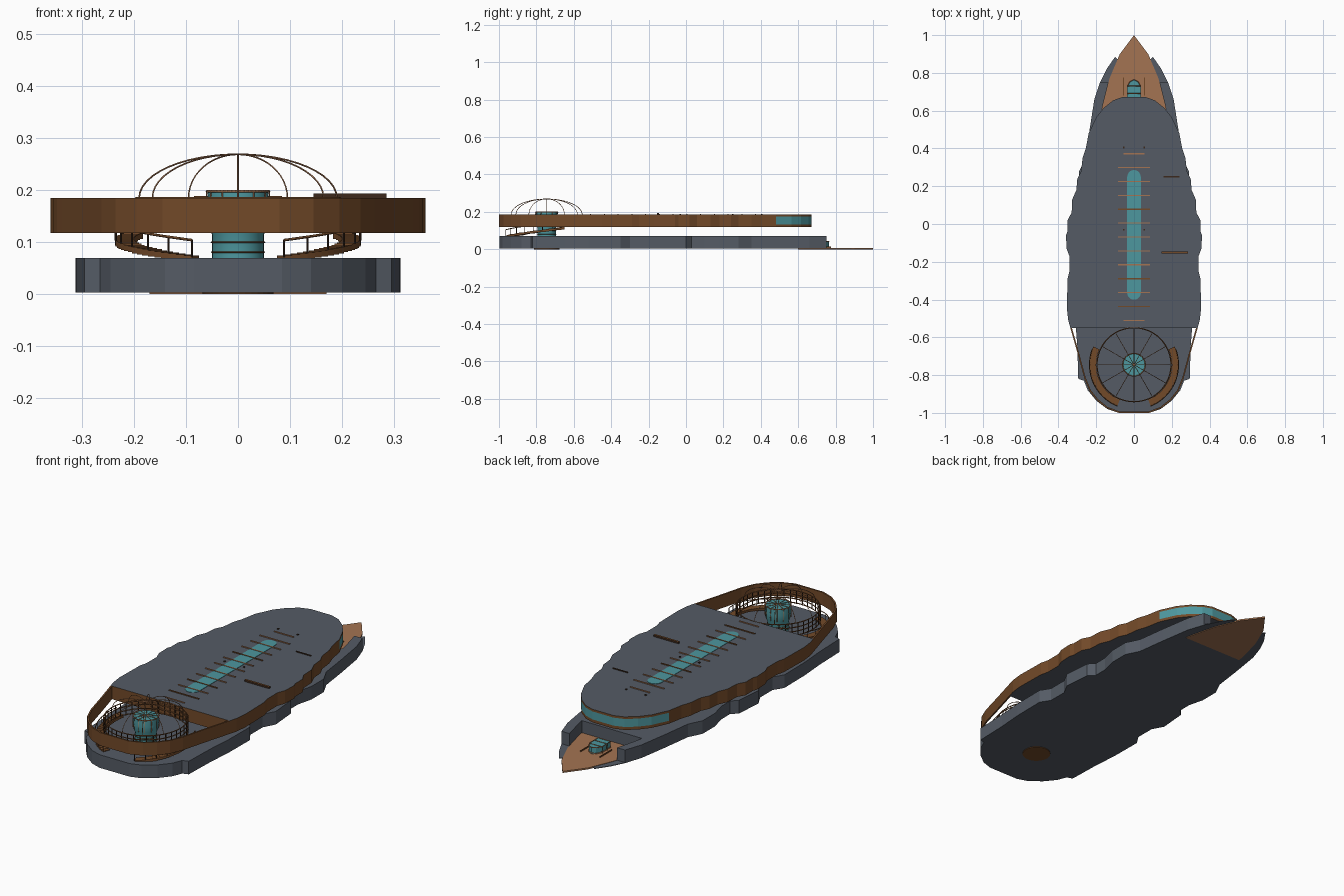
import bpy
import bmesh
from math import sin, cos, pi, radians

cube = bpy.data.objects.get("Cube")
if cube:
    bpy.data.objects.remove(cube)


def material(name, rgb):
    m = bpy.data.materials.new(name)
    m.use_nodes = True
    m.diffuse_color = (*rgb, 1)
    m.node_tree.nodes["Principled BSDF"].inputs["Base Color"].default_value = (*rgb, 1)
    return m


SLATE = material("slate", (.09, .105, .13))
BROWN = material("brown cladding", (.17, .068, .022))
WOOD = material("light wood", (.37, .175, .085))
GLASS = material("teal glass", (.075, .31, .345))
DARK = material("dark bronze", (.045, .022, .012))


def prisms(name, parts, side, cap=None, window=None):
    """Upright prisms from (outline, bottom, top); window(centre) marks glass sides."""
    bm = bmesh.new()
    for pts, z0, z1 in parts:
        low = [bm.verts.new((x, y, z0)) for x, y in pts]
        high = [bm.verts.new((x, y, z1)) for x, y in pts]
        caps = [bm.faces.new(low[::-1]), bm.faces.new(high)]
        for f in caps:
            f.material_index = 1
        n = len(pts)
        for i in range(n):
            j = (i + 1) % n
            f = bm.faces.new((low[i], low[j], high[j], high[i]))
            if window and window(f.calc_center_median()):
                f.material_index = 2
    bmesh.ops.recalc_face_normals(bm, faces=bm.faces)
    me = bpy.data.meshes.new(name)
    bm.to_mesh(me)
    bm.free()
    for m in (side, cap or side, GLASS):
        me.materials.append(m)
    ob = bpy.data.objects.new(name, me)
    bpy.context.collection.objects.link(ob)
    return ob


def tubes(name, paths, r, mat, cyclic=False):
    cu = bpy.data.curves.new(name, "CURVE")
    cu.dimensions = "3D"
    cu.bevel_depth = r
    cu.bevel_resolution = 0
    cu.use_fill_caps = True
    for path in paths:
        s = cu.splines.new("POLY")
        s.points.add(len(path) - 1)
        s.use_cyclic_u = cyclic
        for p, co in zip(s.points, path):
            p.co = (*co, 1)
    cu.materials.append(mat)
    ob = bpy.data.objects.new(name, cu)
    bpy.context.collection.objects.link(ob)


def mirror(half):
    return half + [(-x, y) for x, y in reversed(half) if x]


def rect(x0, x1, y0, y1):
    return [(x0, y0), (x1, y0), (x1, y1), (x0, y1)]


CY = -.745  # centre of the round court


def circle(r, n=32, y=CY):
    return [(r * cos(2 * pi * i / n), y + r * sin(2 * pi * i / n)) for i in range(n)]


def ring(r, z, n=48):
    return [(x, y, z) for x, y in circle(r, n)]


# Lower storey with a notch for the bow terrace
lower = mirror([(.17, .6), (.165, .63), (.135, .75), (.18, .75), (.21, .66), (.235, .5),
                (.255, .35), (.29, .28), (.29, .18), (.27, .1), (.27, .03), (.3, 0),
                (.312, -.14), (.28, -.2), (.28, -.3), (.312, -.35), (.31, -.52),
                (.3, -.65), (.295, -.82), (.265, -.83), (.245, -.88), (.2, -.935),
                (.14, -.98), (.085, -.998)])
prisms("lower_storey", [(lower, .003, .07)], SLATE)
prong = [(.135, .75), (.18, .75), (.145, .82), (.1, .885), (.085, .87)]
prisms("bow_base_plates",
       [([(s * x, y) for x, y in prong], .003, .006) for s in (1, -1)], SLATE)
prisms("bow_terrace", [(mirror([(.17, .6), (.165, .63), (.13, .77), (.075, .9), (0, 1)]),
                        0, .008)], WOOD)
prisms("base_disc", [(circle(.068), 0, .004)], BROWN)

# Upper storey: brown cladding, slate roof, glazed bow
upper = mirror([(.06, .672), (.11, .655), (.16, .615), (.2, .565), (.24, .48), (.255, .4),
                (.272, .35), (.28, .28), (.3, .24), (.305, .18), (.327, .13), (.33, .06),
                (.352, .02), (.352, -.04), (.36, -.06), (.357, -.13), (.342, -.17),
                (.342, -.25), (.352, -.29), (.355, -.45), (.348, -.51), (.337, -.55)])
prisms("upper_storey_sill", [(upper, .118, .133)], BROWN, SLATE)
prisms("upper_storey_wall", [(upper, .133, .174)], BROWN, SLATE, lambda c: c.y > .48)
prisms("upper_storey_roof", [(upper, .174, .185)], BROWN, SLATE)

# Thin wall around the open stern court
stern = mirror([(.337, -.55), (.3, -.68), (.262, -.82), (.235, -.885), (.195, -.935),
                (.145, -.975), (.08, -1)])
inner = [(x * .975, -.55 + (y + .55) * .983) for x, y in stern]
prisms("stern_wall", [(stern + inner[::-1], .118, .185)], BROWN)

# Roof skylight with crossing slats
cap_arc = [(.036 * cos(pi * i / 10), .25 + .036 * sin(pi * i / 10)) for i in range(11)]
skylight = cap_arc + [(-x, -.115 - y) for x, y in cap_arc]
prisms("skylight", [(skylight, .184, .187)], GLASS)
slats = {WOOD: [], BROWN: []}
for i in range(13):
    y = .372 - i * .0735
    w = .055 if i in (0, 12) else .085
    mat = BROWN if i in (4, 9, 11) else WOOD
    slats[mat].append((rect(-w, w, y - .003, y + .003), .184, .189))
prisms("light_slats", slats[WOOD], WOOD)
prisms("dark_slats", slats[BROWN], BROWN)
prisms("roof_pegs", [(rect(s * .055 - .004, s * .055 + .004, y - .004, y + .004), .184, .189)
                     for s in (1, -1) for y in (.405, -.03)], DARK)
prisms("long_roof_vent", [(rect(.145, .285, -.156, -.145), .184, .194)], DARK, BROWN)
prisms("short_roof_vent", [(rect(.155, .24, .247, .253), .184, .189)], DARK)

# Glazed drum in the court
profile = [(.05, .07), (.05, .115), (.058, .135), (.06, .165), (.058, .196)]
bm = bmesh.new()
rows = [[bm.verts.new((x, y, z)) for x, y in circle(r)] for r, z in profile]
for a, b in zip(rows, rows[1:]):
    for i in range(len(a)):
        j = (i + 1) % len(a)
        bm.faces.new((a[i], a[j], b[j], b[i]))
bm.faces.new(rows[-1])
me = bpy.data.meshes.new("glass_drum")
bm.to_mesh(me)
bm.free()
me.materials.append(GLASS)
drum = bpy.data.objects.new("glass_drum", me)
bpy.context.collection.objects.link(drum)
bpy.context.view_layer.objects.active = drum
drum.select_set(True)
bpy.ops.object.shade_smooth_by_angle()

tubes("drum_hoops", [ring(.051, .081), ring(.051, .1)], .0015, BROWN, True)
tubes("drum_rim", [ring(.06, .198)], .0028, WOOD, True)
angles = [radians(30 * i) for i in range(12)]
tubes("drum_mullions", [[(r * cos(a), CY + r * sin(a), z) for r, z in
                         [(.06, .135), (.062, .165), (.06, .198), (.005, .198)]]
                        for a in angles], .0016, WOOD)

# Open dome ribs over the court
tubes("dome_ribs", [[(.19 * cos(t) * cos(a), CY + .19 * cos(t) * sin(a), .185 + .084 * sin(t))
                     for t in [pi / 2 * k / 12 for k in range(13)]] for a in angles],
      .0016, WOOD)

# Lattice balustrade around the court
tubes("court_rails", [ring(.196, z) for z in (.121, .142, .163, .184)], .003, BROWN, True)
tubes("court_posts", [[(x, y, .118), (x, y, .185)] for x, y in circle(.196, 40)], .003, DARK)

# Curved stairs either side of the court, with handrails
steps, rails = [], []
N = 22
for s in (1, -1):
    rail = []
    for i in range(N):
        a0, a1 = (radians(-68 + 92 * (i + k) / N) for k in (0, 1))
        top = .074 + .044 * i / (N - 1)
        pts = [(s * r * cos(a), CY + r * sin(a))
               for r, a in ((.2, a0), (.236, a0), (.236, a1), (.2, a1))]
        steps.append((pts, max(.066, top - .012), top))
        rail.append((*pts[1], top + .03))
    rails.append(rail)
prisms("curved_stairs", steps, BROWN)
tubes("stair_rails", rails, .0025, BROWN)
tubes("stair_posts", [[(x, y, z - .032), (x, y, z)] for rail in rails
                      for x, y, z in rail[::3]], .002, DARK)

# Entrance pod on the bow terrace
pod = mirror([(.034, .66), (.034, .73), (.02, .755), (0, .765)])
prisms("entrance_pod", [(pod, .006, .04)], GLASS)
tubes("pod_frame", [[(x * 1.05, y, z) for x, y in pod] for z in (.012, .041)],
      .0025, WOOD, True)
tubes("pod_arches", [[(-.036, y, .008), (-.036, y, .04), (.036, y, .04), (.036, y, .008)]
                     for y in (.69, .73)], .0025, BROWN)
prisms("pod_side_rails", [(rect(s * .055 - .002, s * .055 + .002, .68, .775), .006, .014)
                          for s in (1, -1)], BROWN)
